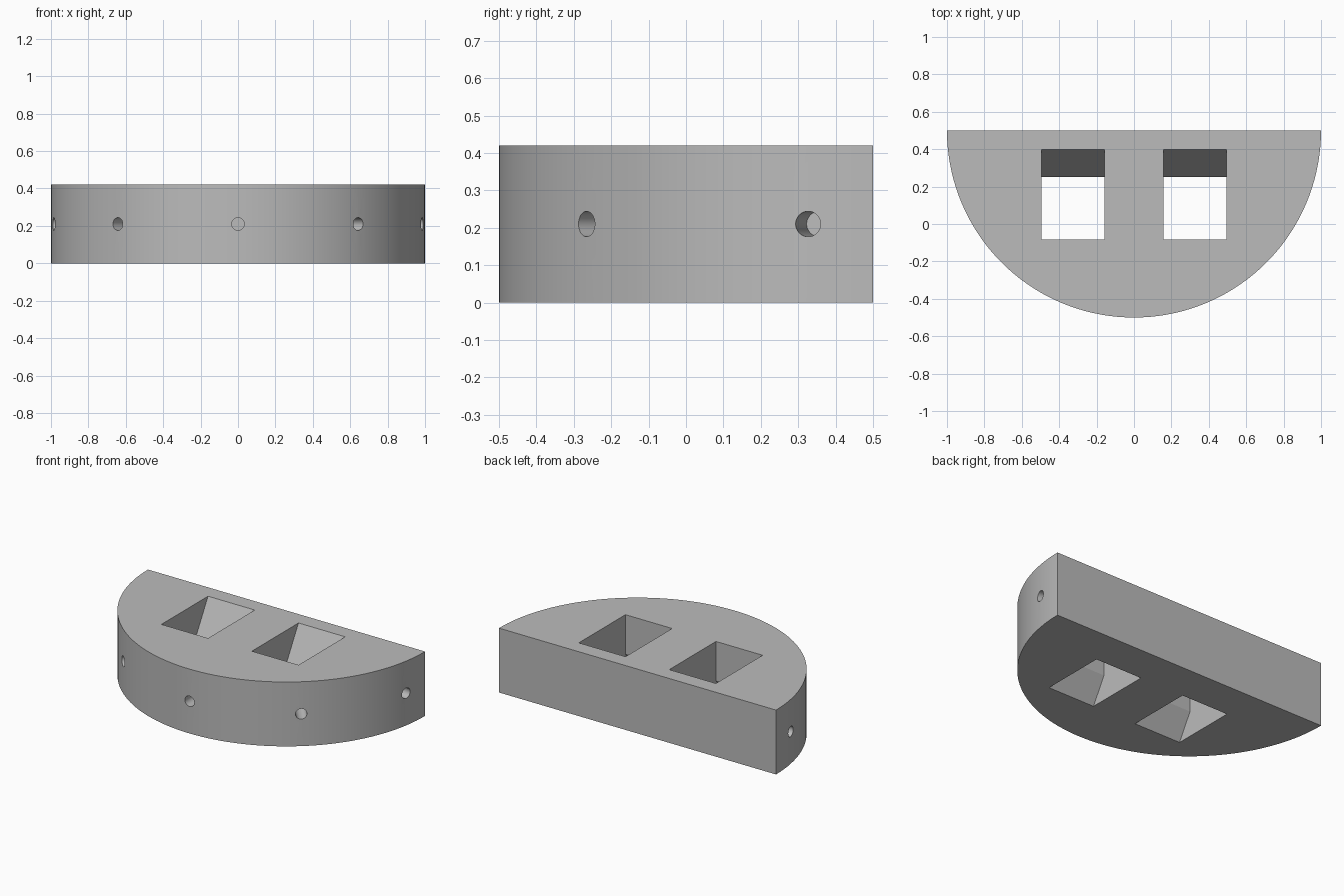
import bpy, bmesh
from math import sin, cos, tan, pi, radians
from mathutils import Matrix, Vector

default = bpy.data.objects.get("Cube")
if default:
    bpy.data.objects.remove(default, do_unlink=True)

RADIUS, HEIGHT, BACK = 1.0, 0.42, 0.5
SEGMENTS = 72

grey = bpy.data.materials.new("plain grey")
grey.use_nodes = True
colour = (0.5, 0.5, 0.5, 1)
grey.diffuse_color = colour
grey.node_tree.nodes["Principled BSDF"].inputs["Base Color"].default_value = colour


def make_object(name, bm):
    bmesh.ops.recalc_face_normals(bm, faces=bm.faces)
    mesh = bpy.data.meshes.new(name)
    bm.to_mesh(mesh)
    bm.free()
    mesh.materials.append(grey)
    obj = bpy.data.objects.new(name, mesh)
    bpy.context.collection.objects.link(obj)
    return obj


def extrude(bm, points, vector):
    face = bm.faces.new([bm.verts.new(p) for p in points])
    moved = bmesh.ops.extrude_face_region(bm, geom=[face], use_keep_orig=True)["geom"]
    verts = [v for v in moved if isinstance(v, bmesh.types.BMVert)]
    bmesh.ops.translate(bm, vec=vector, verts=verts)


# Half-round block
bm = bmesh.new()
arc = [pi + pi * i / SEGMENTS for i in range(SEGMENTS + 1)]
extrude(bm, [(RADIUS * cos(a), BACK + RADIUS * sin(a), 0) for a in arc], (0, 0, HEIGHT))
block = make_object("half_round_block", bm)

# Cutters: two square sockets, each a straight slot merged with a leaning one
bm = bmesh.new()
front, rear, bend, lean = -0.083, 0.251, 0.165, tan(radians(30))
low, high = -0.1, HEIGHT + 0.1
profile = [(front + (low - bend) * lean, low), (rear, low), (rear, bend),
           (rear + (high - bend) * lean, high), (front, high), (front, bend)]
for x in (-0.495, 0.158):
    extrude(bm, [(x, y, z) for y, z in profile], (0.337, 0, 0))

# Cutters: blind round holes around the curved side
DEPTH = 0.17
for degrees in range(-80, 81, 40):
    a = radians(degrees)
    outward = Vector((sin(a), -cos(a), 0))
    centre = Vector((0, BACK, HEIGHT / 2)) + outward * RADIUS
    turn = outward.to_track_quat('Z', 'Y').to_matrix().to_4x4()
    bmesh.ops.create_cone(bm, cap_ends=True, segments=32, radius1=0.034, radius2=0.034,
                          depth=2 * DEPTH, matrix=Matrix.Translation(centre) @ turn)
cutter = make_object("socket_and_hole_cutter", bm)
cutter.hide_render = True

# Cut the block, then drop the cutter
cut = block.modifiers.new("cut", 'BOOLEAN')
cut.object = cutter
cut.operation = 'DIFFERENCE'
cut.solver = 'EXACT'
bpy.ops.object.select_all(action='DESELECT')
block.select_set(True)
bpy.context.view_layer.objects.active = block
bpy.ops.object.modifier_apply(modifier=cut.name)
bpy.data.objects.remove(cutter, do_unlink=True)
bpy.ops.object.shade_smooth_by_angle(angle=radians(25))
